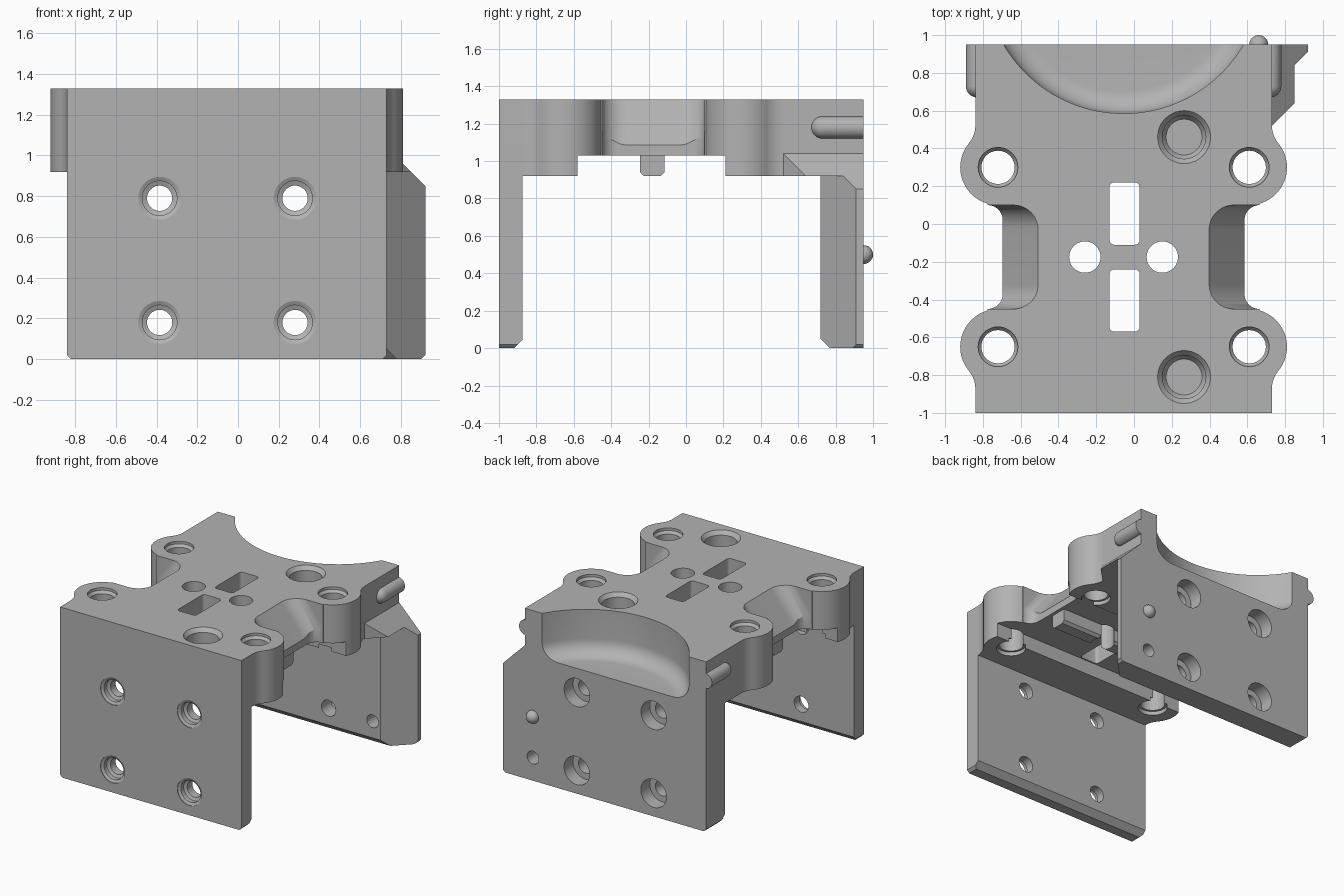
import bpy, bmesh
from math import sin, cos, radians, pi
from mathutils import Matrix, Vector

if "Cube" in bpy.data.objects:
    bpy.data.objects.remove(bpy.data.objects["Cube"], do_unlink=True)

grey = bpy.data.materials.new("plain grey")
grey.use_nodes = True
colour = (0.45, 0.45, 0.45, 1)
grey.diffuse_color = colour
grey.node_tree.nodes["Principled BSDF"].inputs["Base Color"].default_value = colour

MID = -0.055          # symmetry line of the top body
TOP = 1.33
UNDER = 0.92


def finish(bm, name):
    bmesh.ops.recalc_face_normals(bm, faces=bm.faces)
    mesh = bpy.data.meshes.new(name)
    bm.to_mesh(mesh)
    bm.free()
    obj = bpy.data.objects.new(name, mesh)
    bpy.context.collection.objects.link(obj)
    mesh.materials.append(grey)
    return obj


def arc(cx, cy, r, a0, a1, n=12):
    angles = [radians(a0 + (a1 - a0) * i / n) for i in range(n + 1)]
    return [(cx + r * cos(a), cy + r * sin(a)) for a in angles]


def loft(name, low, high, z0, z1, chamfer=0):
    """Solid between two matching plan outlines."""
    bm = bmesh.new()
    a = [bm.verts.new((x, y, z0)) for x, y in low]
    b = [bm.verts.new((x, y, z1)) for x, y in high]
    bm.faces.new(a)
    bm.faces.new(b)
    for i in range(len(a)):
        j = (i + 1) % len(a)
        bm.faces.new((a[i], a[j], b[j], b[i]))
    if chamfer:
        rim = [e for e in bm.edges if all(v.co.z == z1 for v in e.verts)
               and abs(e.verts[0].co.y - e.verts[1].co.y) > 1e-4]
        bmesh.ops.bevel(bm, geom=rim, offset=chamfer, segments=1, affect='EDGES')
    return finish(bm, name)


def block(name, lo, hi, planes=()):
    """Box trimmed by planes given as (normal, limit)."""
    bm = bmesh.new()
    bmesh.ops.create_cube(bm, size=1)
    for v in bm.verts:
        v.co = [lo[k] if v.co[k] < 0 else hi[k] for k in range(3)]
    for normal, limit in planes:
        n = Vector(normal)
        cut = bmesh.ops.bisect_plane(bm, geom=bm.verts[:] + bm.edges[:] + bm.faces[:],
                                     plane_co=n * limit / n.length_squared,
                                     plane_no=n, clear_outer=True)
        edges = [g for g in cut["geom_cut"] if isinstance(g, bmesh.types.BMEdge)]
        if edges:
            bmesh.ops.contextual_create(bm, geom=edges)
    return finish(bm, name)


def turned(name, profile, place, along_y=False, steps=48):
    """Solid of revolution from (radius, height) points."""
    bm = bmesh.new()
    verts = [bm.verts.new((r, 0, z)) for r, z in profile]
    edges = [bm.edges.new(p) for p in zip(verts, verts[1:])]
    bmesh.ops.spin(bm, geom=verts + edges, axis=(0, 0, 1), cent=(0, 0, 0),
                   angle=2 * pi, steps=steps)
    bmesh.ops.remove_doubles(bm, verts=bm.verts, dist=1e-4)
    turn = Matrix.Rotation(-pi / 2, 4, 'X') if along_y else Matrix()
    bm.transform(Matrix.Translation(place) @ turn)
    return finish(bm, name)


def combine(target, others, operation):
    for other in others:
        mod = target.modifiers.new("combine", 'BOOLEAN')
        mod.operation, mod.solver, mod.object = operation, 'EXACT', other
        graph = bpy.context.evaluated_depsgraph_get()
        mesh = bpy.data.meshes.new_from_object(target.evaluated_get(graph))
        target.modifiers.clear()
        target.data = mesh
        bpy.data.objects.remove(other, do_unlink=True)


def mirror(points):
    return [(2 * MID - x, y) for x, y in points]


# Top body: four round lobes and a waist
half = [(0.785, -1)]
half += arc(0.935, -0.873, 0.15, 180, 140.5)
half += arc(0.665, -0.65, 0.2, -39.5, 74, 20)
half += arc(0.72, -0.37, 0.08, 270, 180)
half += arc(0.72, 0.02, 0.08, 180, 90)
half += arc(0.665, 0.3, 0.2, -74, 39.5, 20)
half += arc(0.935, 0.523, 0.15, 219.5, 180)
half += [(0.785, 0.95)]
right = [(x + MID, y) for x, y in half]
outline = right + mirror(right)[::-1]
bracket = loft("bracket", outline, outline, UNDER, TOP, 0.015)

# Front plate, back plate and side gusset
parts = [
    block("front_plate", (-0.84, -1, 0), (0.73, -0.875, 1),
          [((0, 1, -1), -0.92), ((1, 0, -1), 0.71), ((-1, 0, -1), 0.82)]),
    block("back_plate", (-0.84, 0.72, 0), (0.92, 0.95, 1),
          [((1, -1, 0), 0.01), ((1, 0, 1), 1.77), ((0, -1, -1), -0.77),
           ((1, 0, -1), 0.9), ((-1, 0, -1), 0.82)]),
    block("gusset", (0.5, 0.5, UNDER), (0.92, 0.95, 1.2),
          [((1, 0, 1), 1.77), ((1, -1, 0), 0.21)]),
]
# Rounded side ribs
rib = [(0, 0)] + [(0.06 * sin(a * pi / 16), 0.06 - 0.06 * cos(a * pi / 16))
                  for a in range(1, 9)] + [(0.06, 0.28), (0, 0.28)]
for side in (-1, 1):
    parts.append(turned("rib", rib, (MID + side * 0.775, 0.67, 1.18), True, 32))
combine(bracket, parts, 'UNION')

# Underside recess with a cross bar left in it
combine(bracket, [block("recess", (-1.2, -0.58, 0.8), (1.2, 0.21, 1.03))], 'DIFFERENCE')
combine(bracket, [block("cross_bar", (-0.67, -0.245, UNDER), (0.56, -0.115, 1.1),
                        [((0, 1, -1), -1.055), ((0, -1, -1), -0.695)])], 'UNION')

# Sloping scoops at the waist
cuts = []
scoop = [(1.2, -0.45)] + arc(0.52, -0.32, 0.13, 270, 180) \
    + arc(0.52, -0.03, 0.13, 180, 90) + [(1.2, 0.1)]
low = [(x + 0.2, y) for x, y in scoop]
cuts.append(loft("scoop", low, scoop, 1.08, 1.34))
cuts.append(loft("scoop", mirror(low), mirror(scoop), 1.08, 1.34))

# Bowl in the back edge
bowl = [(0, 0.98)] + [(0.615 + x, 1.1 + z) for x, z in arc(0, 0, 0.12, -90, 0, 8)]
bowl += [(0.735, 1.5), (0, 1.5)]
cuts.append(turned("bowl", bowl, (MID, 1.32, 0), steps=128))

# Lobe screw holes, stepped at both ends
lobe_hole = [(0, 0.8), (0.105, 0.8), (0.105, 0.95), (0.088, 0.95),
             (0.088, 1.29), (0.105, 1.31), (0.105, 1.5), (0, 1.5)]
for x in (MID - 0.665, MID + 0.665):
    for y in (-0.65, 0.3):
        cuts.append(turned("lobe_hole", lobe_hole, (x, y, 0)))

# Blind sockets in the top
socket = [(0, 1.17), (0.095, 1.17), (0.115, 1.2), (0.115, 1.3),
          (0.14, TOP), (0.14, 1.5), (0, 1.5)]
for y in (-0.81, 0.46):
    cuts.append(turned("socket", socket, (0.265, y, 0)))

# Centre slots and round openings
for y0, y1 in ((-0.57, -0.24), (-0.11, 0.22)):
    r = 0.025
    slot = arc(0.03 - r, y0 + r, r, -90, 0, 4) + arc(0.03 - r, y1 - r, r, 0, 90, 4) \
        + arc(-0.13 + r, y1 - r, r, 90, 180, 4) + arc(-0.13 + r, y0 + r, r, 180, 270, 4)
    cuts.append(loft("slot", slot, slot, 0.8, 1.5))
for x in (-0.26, 0.15):
    cuts.append(turned("opening", [(0, 0.8), (0.083, 0.8), (0.083, 1.5), (0, 1.5)],
                       (x, -0.175, 0)))

# Plate screw holes, aligned front to back
front_hole = [(0, -1.1), (0.105, -1.1), (0.105, -0.995), (0.085, -0.985), (0.085, -0.95),
              (0.062, -0.94), (0.062, -0.8), (0, -0.8)]
back_hole = [(0, 0.6), (0.062, 0.6), (0.062, 0.84), (0.11, 0.84), (0.11, 1.1), (0, 1.1)]
for x in (-0.385, 0.28):
    for z in (0.18, 0.79):
        cuts.append(turned("front_hole", front_hole, (x, 0, z), True))
        cuts.append(turned("back_hole", back_hole, (x, 0, z), True))
cuts.append(turned("pin_hole", [(0, 0.6), (0.05, 0.6), (0.05, 1.1), (0, 1.1)],
                   (0.66, 0, 0.18), True, 32))
combine(bracket, cuts, 'DIFFERENCE')

# Round locating pin on the back plate
dome = [(0, -0.03), (0.05, -0.03)] + arc(0, 0, 0.05, 0, 90, 8)
pin = turned("locating_pin", dome, (0.66, 0.95, 0.5), True, 32)

for obj in (bracket, pin):
    bpy.ops.object.select_all(action='DESELECT')
    obj.select_set(True)
    bpy.context.view_layer.objects.active = obj
    bpy.ops.object.shade_smooth_by_angle(angle=radians(25))
